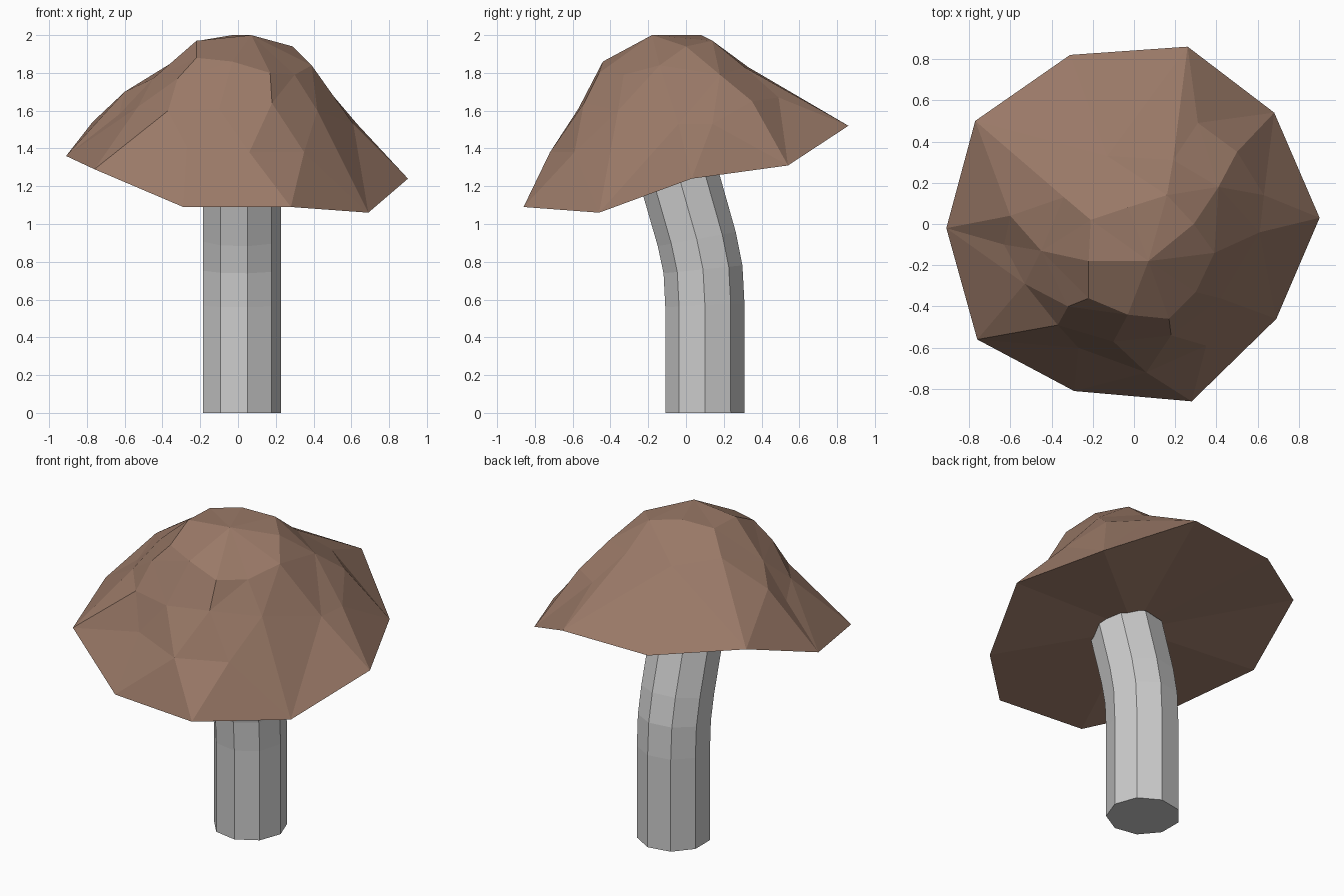
import bpy, bmesh
from math import cos, sin, pi
from mathutils import Vector
from mathutils.geometry import delaunay_2d_cdt

if "Cube" in bpy.data.objects:
    bpy.data.objects.remove(bpy.data.objects["Cube"])


def make_object(name, bm, color=None):
    bmesh.ops.recalc_face_normals(bm, faces=bm.faces)
    mesh = bpy.data.meshes.new(name)
    bm.to_mesh(mesh)
    bm.free()
    obj = bpy.data.objects.new(name, mesh)
    bpy.context.collection.objects.link(obj)
    if color:
        mat = bpy.data.materials.new(name + "_color")
        mat.diffuse_color = color
        mat.use_nodes = True
        mat.node_tree.nodes["Principled BSDF"].inputs["Base Color"].default_value = mat.diffuse_color
        mesh.materials.append(mat)
    return obj


# Stem: nine-sided tube leaning forward (y, z, tilt of each ring)
SIDES, RADIUS = 9, 0.213
bm = bmesh.new()
rings = []
for y, z, tilt in [(0.10, 0, 0), (0.10, 0.57, 0.05), (0.09, 0.76, 0.1), (0.057, 0.92, 0.18), (-0.04, 1.26, 0.27)]:
    ring = []
    for i in range(SIDES):
        a = 2 * pi * i / SIDES
        d = RADIUS * sin(a)
        ring.append(bm.verts.new((0.014 + RADIUS * cos(a), y + d * cos(tilt), z + d * sin(tilt))))
    rings.append(ring)
for low, high in zip(rings, rings[1:]):
    for i in range(SIDES):
        j = (i + 1) % SIDES
        bm.faces.new((low[i], low[j], high[j], high[i]))
bm.faces.new(rings[0])
bm.faces.new(rings[-1])
make_object("stem", bm, (0.57, 0.57, 0.57, 1))

# Cap: tilted ten-sided rim with an irregular faceted dome above it
rim = [(.26, .86, 1.52), (-.31, .82, 1.5), (-.77, .5, 1.54), (-.91, -.02, 1.36), (-.76, -.56, 1.29),
       (-.29, -.81, 1.09), (.28, -.86, 1.09), (.69, -.46, 1.06), (.9, .03, 1.24), (.68, .54, 1.31)]
dome = [(-.21, .02, 1.97), (.07, -.18, 2), (-.22, -.18, 1.97), (-.03, .08, 2), (.16, .14, 1.97),
        (.29, 0, 1.94), (-.22, -.36, 1.88), (-.03, -.44, 1.86), (.17, -.46, 1.8), (-.13, .33, 1.83),
        (.19, .31, 1.83), (.41, .18, 1.79), (.63, .14, 1.53), (.61, -.04, 1.53), (.39, -.14, 1.84),
        (.3, -.33, 1.79), (.18, -.54, 1.64), (.35, -.59, 1.38), (.06, -.72, 1.38), (-.1, -.57, 1.61),
        (-.27, -.6, 1.41), (-.37, -.49, 1.6), (-.45, -.13, 1.77), (-.53, -.29, 1.62), (-.6, .04, 1.7),
        (-.34, .13, 1.86), (.31, .49, 1.67), (.5, .35, 1.65), (.42, -.36, 1.6), (-.32, -.4, 1.77),
        (-.63, -.1, 1.58)]
points = [Vector(p) for p in rim + dome]
n = len(rim)

# Unroll the dome around its tilted axis so steep sides get evenly shaped facets
axis = Vector((.066, -.275, 1)).normalized()
turn = axis.rotation_difference(Vector((0, 0, 1)))
flat = []
for p in points:
    d = turn @ (p - Vector((0, 0, 1.3)))
    flat.append(d.xy.normalized() * d.angle(Vector((0, 0, 1))))
result = delaunay_2d_cdt(flat, [], [list(range(n))], 1, 1e-5)
bm = bmesh.new()
verts = [bm.verts.new(points[src[0]]) for src in result[3]]
for face in result[2]:
    bm.faces.new([verts[i] for i in face])

# Flat underside closing the rim
center = bm.verts.new((0, 0, 1.28))
for edge in [e for e in bm.edges if e.is_boundary]:
    bm.faces.new((edge.verts[0], edge.verts[1], center))
make_object("cap", bm, (0.32, 0.19, 0.135, 1))
